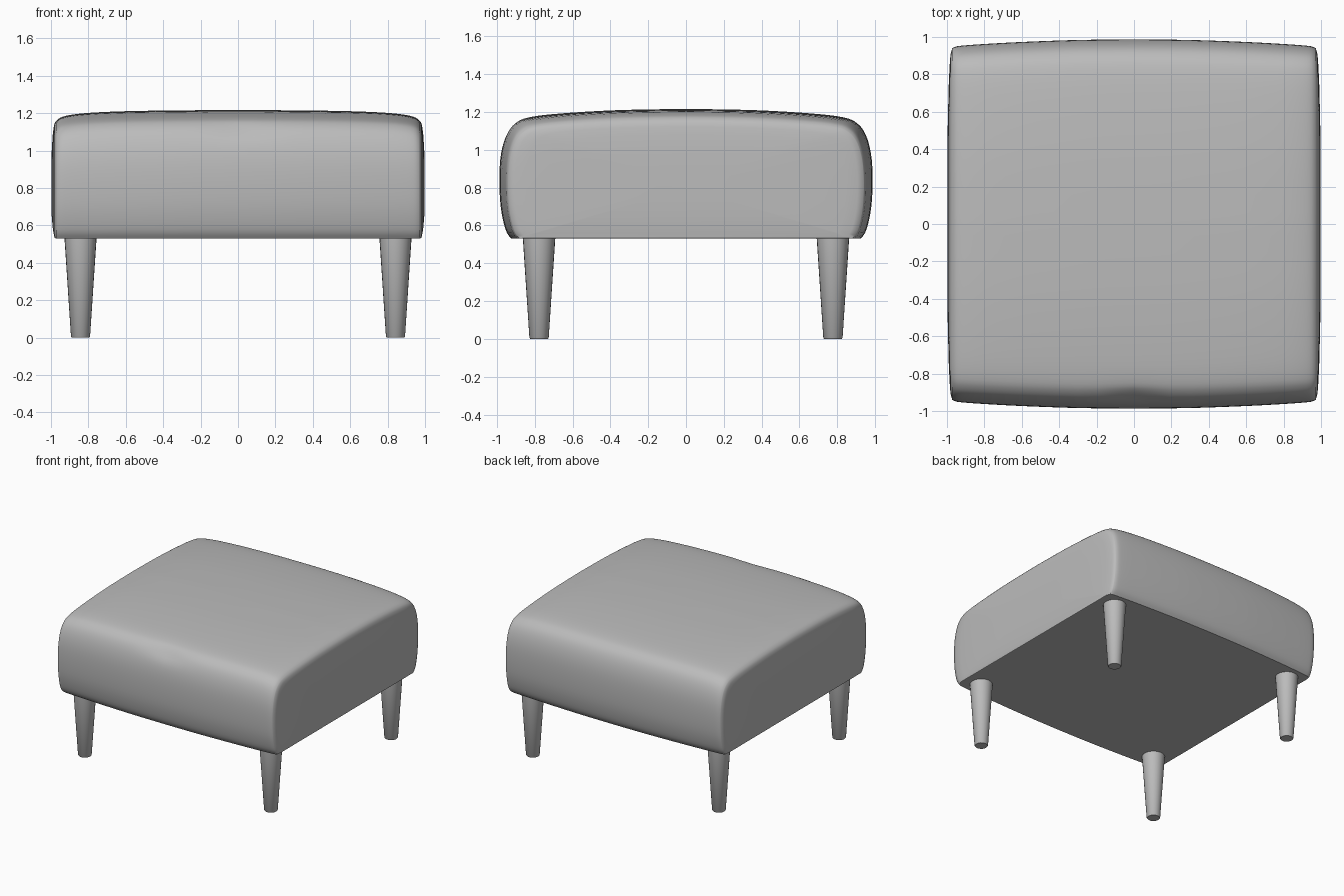
import bpy, bmesh, math

if "Cube" in bpy.data.objects:
    bpy.data.objects.remove(bpy.data.objects["Cube"])

Z0 = 0.53  # underside of the cushion


def material(name, rgb):
    m = bpy.data.materials.new(name)
    m.diffuse_color = (*rgb, 1)
    m.use_nodes = True
    m.node_tree.nodes["Principled BSDF"].inputs["Base Color"].default_value = m.diffuse_color
    return m


grey = material("grey", (0.5, 0.5, 0.5))


def finish(bm, name, angle):
    bmesh.ops.recalc_face_normals(bm, faces=bm.faces)
    me = bpy.data.meshes.new(name)
    bm.to_mesh(me)
    bm.free()
    me.materials.append(grey)
    ob = bpy.data.objects.new(name, me)
    bpy.context.collection.objects.link(ob)
    bpy.ops.object.select_all(action='DESELECT')
    ob.select_set(True)
    bpy.context.view_layer.objects.active = ob
    bpy.ops.object.shade_smooth_by_angle(angle=math.radians(angle))
    return ob


def smooth_path(pts, n=4):
    """Catmull-Rom curve through the points."""
    out = []
    for i in range(len(pts) - 1):
        p = [pts[max(0, min(len(pts) - 1, i + k))] for k in (-1, 0, 1, 2)]
        for s in range(n):
            t = s / n
            out.append(tuple(
                0.5 * (2 * b + (c - a) * t + (2 * a - 5 * b + 4 * c - d) * t * t
                       + (3 * b - a - 3 * c + d) * t ** 3)
                for a, b, c, d in zip(*p)))
    return out + [pts[-1]]


# Cushion cross-section: bulging sides, rounded shoulders, crowned top
half = smooth_path([(0.925, Z0), (0.955, 0.58), (0.98, 0.70), (0.987, 0.85),
                    (0.978, 0.98), (0.95, 1.08), (0.905, 1.14), (0.83, 1.172),
                    (0.65, 1.193), (0.35, 1.21), (0, 1.216)])
profile = half + [(-y, z) for y, z in half[-2::-1]]

# Half-length stations: x, width scale, height scale
stations = smooth_path([(0, 1, 1), (0.3, 0.997, 0.999), (0.6, 0.986, 0.992),
                        (0.8, 0.975, 0.979), (0.9, 0.968, 0.962),
                        (0.95, 0.962, 0.942), (0.972, 0.952, 0.917)], 3)
# Bulging end panels: x, inset scale towards the panel centre
panel = [(0.981, 0.965), (0.986, 0.90), (0.991, 0.78), (0.996, 0.55), (0.998, 0.25)]


def section(x, sy, sz):
    pts = []
    for y, z in profile:
        # soft pinch in the middle of the front shoulder
        if y < 0:
            y += 0.018 * math.exp(-(x / 0.13) ** 2 - ((z - 1.12) / 0.05) ** 2) * (y < -0.8)
        pts.append((x, y * sy, Z0 + (z - Z0) * sz))
    return pts


def end_rings(side):
    _, sy, sz = stations[-1]
    base = section(side, sy, sz)
    return [[(side * x, y * s, 0.80 + (z - 0.80) * s if z > Z0 + 0.001 or s < 0.95
              else z + 0.004) for _, y, z in base] for x, s in panel]


rings = end_rings(-1)[::-1]
rings += [section(-x, a, b) for x, a, b in stations[:0:-1]]
rings += [section(x, a, b) for x, a, b in stations]
rings += end_rings(1)

bm = bmesh.new()
loops = [[bm.verts.new(p) for p in r] for r in rings]
for a, b in zip(loops, loops[1:]):
    n = len(a)
    for i in range(n):
        j = (i + 1) % n
        bm.faces.new((a[i], a[j], b[j], b[i]))
bm.faces.new(loops[0])
bm.faces.new(loops[-1])
finish(bm, "cushion", 50)

# Four tapered round legs
for sx, nx in ((-1, "left"), (1, "right")):
    for sy, ny in ((-1, "front"), (1, "back")):
        bm = bmesh.new()
        rows = [[bm.verts.new((sx * 0.842 + r * math.cos(k * math.tau / 24),
                               sy * 0.777 + r * math.sin(k * math.tau / 24), z))
                 for k in range(24)]
                for r, z in ((0.046, 0), (0.051, 0.006), (0.086, Z0 + 0.005))]
        for a, b in zip(rows, rows[1:]):
            for k in range(24):
                bm.faces.new((a[k], a[(k + 1) % 24], b[(k + 1) % 24], b[k]))
        bm.faces.new(rows[0])
        bm.faces.new(rows[-1])
        finish(bm, f"{ny}_{nx}_leg", 40)
